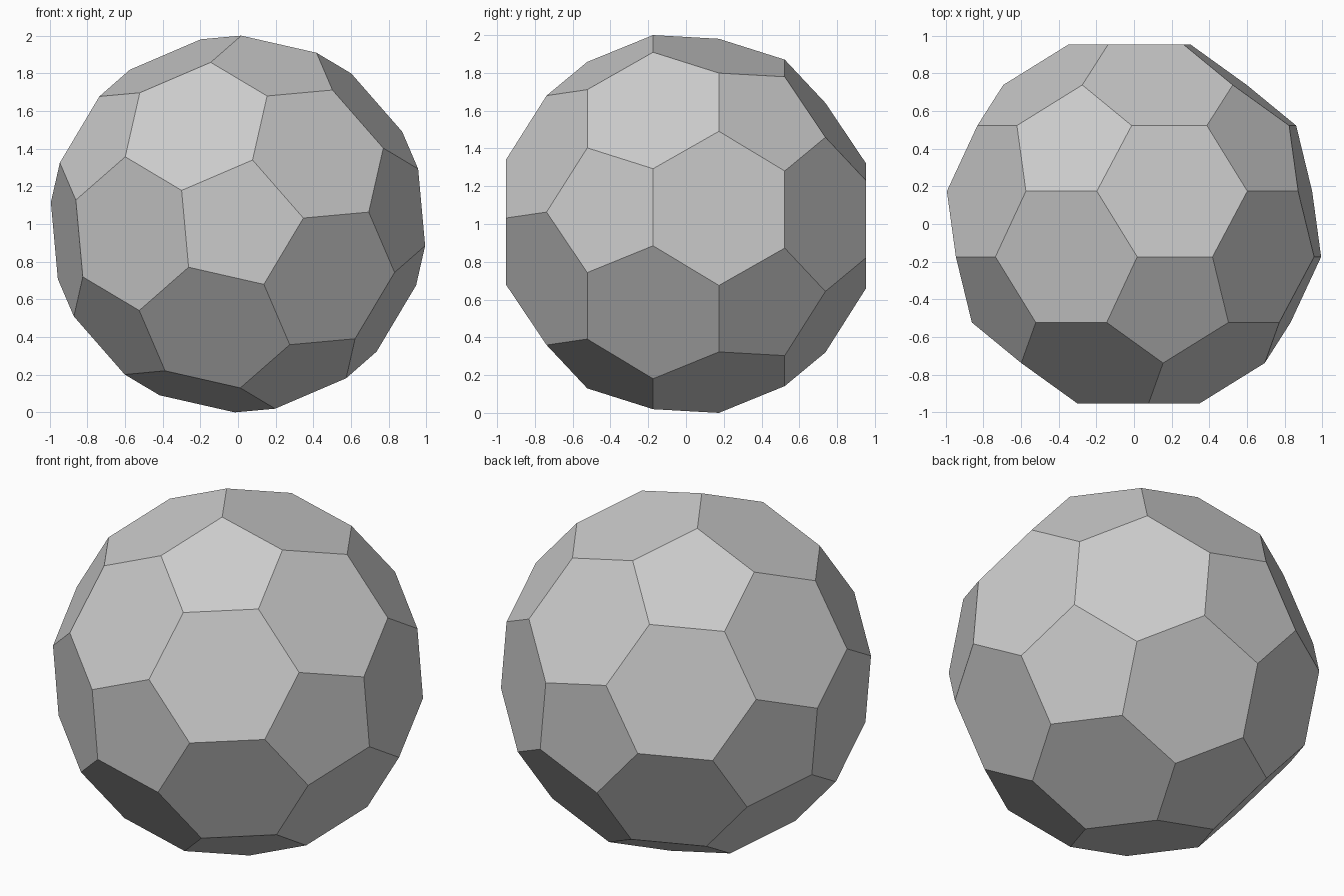
import bpy, bmesh
from math import cos, sin, radians, sqrt
from mathutils import Vector

if "Cube" in bpy.data.objects:
    bpy.data.objects.remove(bpy.data.objects["Cube"])

TURN = 5.2  # roll of the front pentagon about the y axis, degrees


def ring_point(angle, y):
    r = 2 / sqrt(5)
    a = radians(angle)
    return Vector((r * cos(a), y, r * sin(a)))


# Icosahedron corners with poles facing front and back
h = 1 / sqrt(5)
corners = [Vector((0, -1, 0)), Vector((0, 1, 0))]
for k in range(5):
    corners.append(ring_point(TURN + 72 * k, -h))
    corners.append(ring_point(TURN + 72 * k + 36, h))

# Cut every edge at its thirds: 12 pentagons and 20 hexagons
points = [p.lerp(q, 1 / 3) for p in corners for q in corners
          if 0.1 < (p - q).length < 1.2]
scale = 1 / max(p.z for p in points)

bm = bmesh.new()
for p in points:
    bm.verts.new(p * scale + Vector((0, 0, 1)))
bmesh.ops.convex_hull(bm, input=bm.verts[:])
bmesh.ops.dissolve_limit(bm, angle_limit=radians(3),
                         verts=bm.verts[:], edges=bm.edges[:])
bmesh.ops.recalc_face_normals(bm, faces=bm.faces[:])

# Flat-faced ball
mesh = bpy.data.meshes.new("panelled_ball")
bm.to_mesh(mesh)
bm.free()
ball = bpy.data.objects.new("panelled_ball", mesh)
bpy.context.collection.objects.link(ball)
